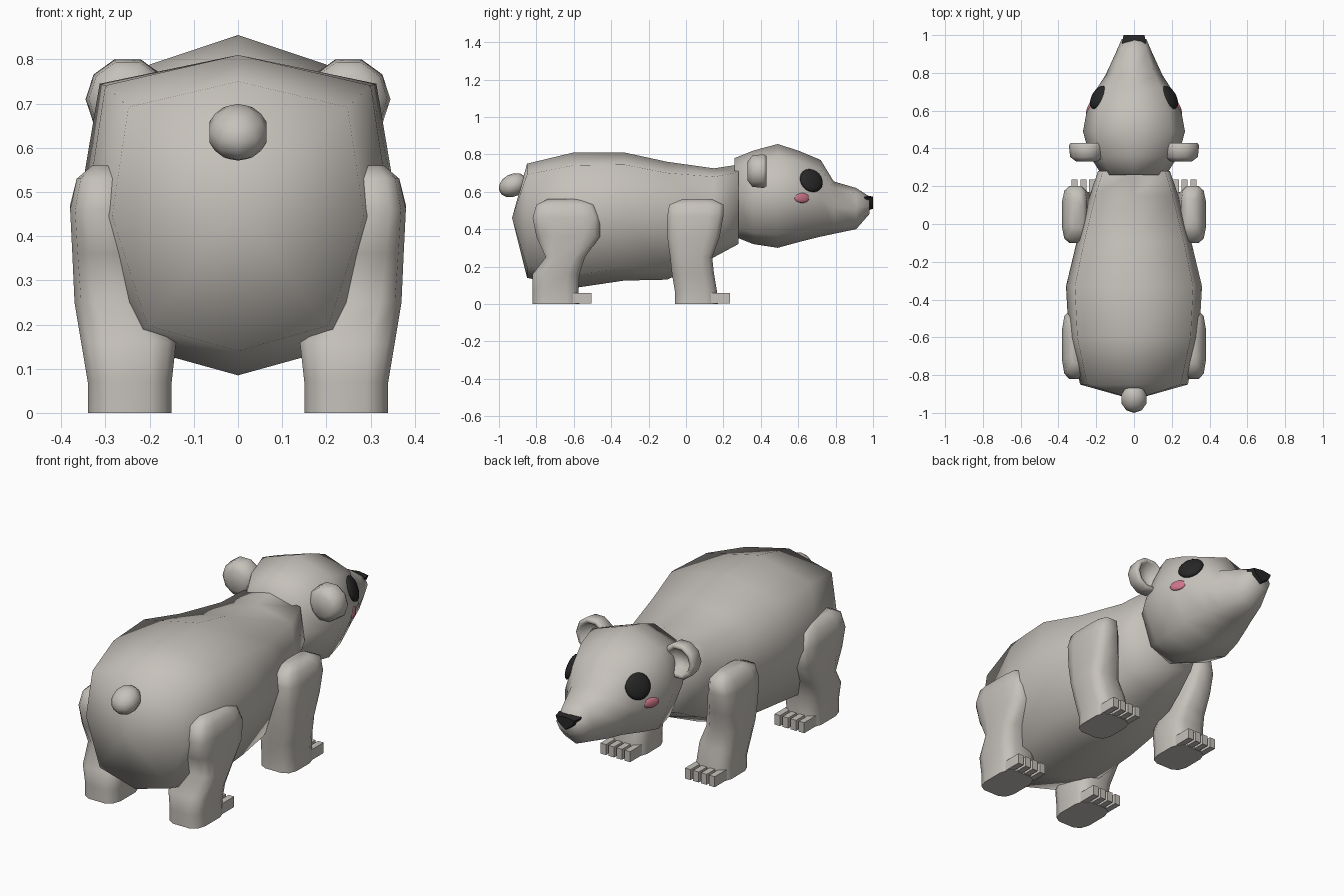
import bpy, bmesh, math
from mathutils import Vector, Matrix

if "Cube" in bpy.data.objects:
    bpy.data.objects.remove(bpy.data.objects["Cube"])


def material(name, rgb):
    m = bpy.data.materials.new(name)
    m.diffuse_color = (*rgb, 1)
    m.use_nodes = True
    m.node_tree.nodes["Principled BSDF"].inputs["Base Color"].default_value = m.diffuse_color
    return m


GREY = material("warm grey fur", (0.56, 0.53, 0.49))
BLACK = material("black", (0.02, 0.02, 0.02))
PINK = material("cheek pink", (0.62, 0.18, 0.25))


def finish(name, bm, mat, mirror=False, angle=75):
    bmesh.ops.recalc_face_normals(bm, faces=bm.faces)
    me = bpy.data.meshes.new(name)
    bm.to_mesh(me)
    bm.free()
    me.materials.append(mat)
    for p in me.polygons:
        p.use_smooth = True
    me.set_sharp_from_angle(angle=math.radians(angle))
    ob = bpy.data.objects.new(name, me)
    bpy.context.collection.objects.link(ob)
    if mirror:
        ob.modifiers.new("Mirror", 'MIRROR')
    return ob


def loft(bm, rings, start=None, end=None):
    """Skin closed rings; each end is a flat cap or a fan to a point."""
    rows = [[bm.verts.new(p) for p in r] for r in rings]
    n = len(rows[0])
    for a, b in zip(rows, rows[1:]):
        for i in range(n):
            bm.faces.new((a[i], a[(i + 1) % n], b[(i + 1) % n], b[i]))
    for row, tip in ((rows[0], start), (rows[-1], end)):
        if tip is None:
            bm.faces.new(row)
        else:
            t = bm.verts.new(tip)
            for i in range(n):
                bm.faces.new((row[i], row[(i + 1) % n], t))


def trunk_ring(y, top, bottom, w, up, low, drop):
    """Eight-sided section across the body or head."""
    h = top - bottom
    half = [(up * w, top - drop * h), (w, bottom + 0.5 * h), (low * w, bottom + drop * h)]
    pts = [(0, top)] + half + [(0, bottom)] + [(-x, z) for x, z in reversed(half)]
    return [(x, y, z) for x, z in pts]


# Body, from rump to neck
body = [(-0.85, .75, .14, .285), (-0.6, .81, .085, .345), (-0.33, .81, .125, .36),
        (-0.1, .76, .13, .305), (0.15, .725, .25, .235), (0.28, .745, .32, .19)]
bm = bmesh.new()
loft(bm, [trunk_ring(*s, .87, .72, .095) for s in body], start=(0, -0.93, .46))
finish("body", bm, GREY)

# Head and snout
head = [(.26, .78, .36, .17), (.36, .82, .32, .235), (.49, .855, .30, .27),
        (.60, .82, .33, .25), (.72, .77, .36, .195), (.79, .655, .375, .15),
        (.91, .62, .40, .095), (.98, .575, .48, .065)]
bm = bmesh.new()
loft(bm, [trunk_ring(*s, .74, .68, .12) for s in head])
finish("head", bm, GREY)


def leg_ring(z, x0, x1, y0, y1, n=12):
    """Rounded rectangle section."""
    out = []
    for i in range(n):
        a = 2 * math.pi * (i + .5) / n
        c, s = math.cos(a), math.sin(a)
        out.append(((x0 + x1) / 2 + (x1 - x0) / 2 * math.copysign(min(1, abs(c) ** .55 * 1.02), c),
                    (y0 + y1) / 2 + (y1 - y0) / 2 * math.copysign(min(1, abs(s) ** .55 * 1.02), s), z))
    return out


# Legs with four claws per foot
front = [(0, .15, .34, -.06, .17), (.07, .15, .34, -.06, .165), (.16, .155, .355, -.075, .15),
         (.25, .19, .37, -.085, .14), (.36, .22, .375, -.10, .18), (.47, .24, .38, -.10, .20),
         (.53, .25, .365, -.09, .20), (.56, .27, .33, -.02, .14)]
rear = [(0, .15, .34, -.82, -.57), (.07, .15, .34, -.82, -.575), (.16, .14, .355, -.82, -.57),
        (.25, .18, .37, -.75, -.54), (.36, .22, .375, -.80, -.46), (.46, .24, .38, -.82, -.46),
        (.53, .25, .365, -.80, -.49), (.56, .27, .33, -.74, -.56)]
for name, rows in (("front", front), ("rear", rear)):
    bm = bmesh.new()
    loft(bm, [leg_ring(*r) for r in rows])
    finish(name + "_legs", bm, GREY, True)
    toe_y = rows[0][4]
    bm = bmesh.new()
    for x in (.175, .222, .268, .315):
        m = Matrix.Translation((x, toe_y + .015, .03)) @ Matrix.Diagonal((.032, .10, .055, 1))
        bmesh.ops.create_cube(bm, size=1, matrix=m)
    finish(name + "_claws", bm, GREY, True, 30)


# Ears: domed behind, hollow cup facing forward
def ear_ring(y, r, n=10):
    return [(.25 + r * math.cos(2 * math.pi * i / n), y,
             .71 + r * math.sin(2 * math.pi * i / n)) for i in range(n)]


bm = bmesh.new()
loft(bm, [ear_ring(.33, .055), ear_ring(.355, .088), ear_ring(.415, .095),
          ear_ring(.43, .085), ear_ring(.425, .068), ear_ring(.375, .05)])
finish("ears", bm, GREY, True)


# Eyes and cheeks: shallow discs laid on the face
def face_disc(name, centre, normal, rx, ry, depth, mat):
    bm = bmesh.new()
    rot = Vector(normal).to_track_quat('Z', 'Y').to_matrix().to_4x4()
    m = Matrix.Translation(centre) @ rot @ Matrix.Diagonal((rx, ry, depth, 1))
    bmesh.ops.create_uvsphere(bm, u_segments=20, v_segments=8, radius=1, matrix=m)
    finish(name, bm, mat, True)


face_disc("eyes", (.19, .67, .66), (.8, .42, .38), .067, .067, .025, BLACK)
face_disc("cheeks", (.233, .62, .567), (.9, .4, .05), .044, .027, .012, PINK)

# Nose: tapered wedge on the snout tip
nose = [(-.065, .572), (0, .582), (.065, .572), (.05, .535), (0, .495), (-.05, .535)]
bm = bmesh.new()
loft(bm, [[(x, .955, z) for x, z in nose],
          [(x * .85, 1.0, .55 + (z - .55) * .75) for x, z in nose]])
finish("nose", bm, BLACK, angle=40)

# Tail: stubby tapered tuft
bm = bmesh.new()
m = (Matrix.Translation((0, -.925, .635)) @ Matrix.Rotation(math.radians(28), 4, 'X')
     @ Matrix.Diagonal((.07, .08, .06, 1)))
bmesh.ops.create_uvsphere(bm, u_segments=10, v_segments=7, radius=1, matrix=m)
finish("tail", bm, GREY)
